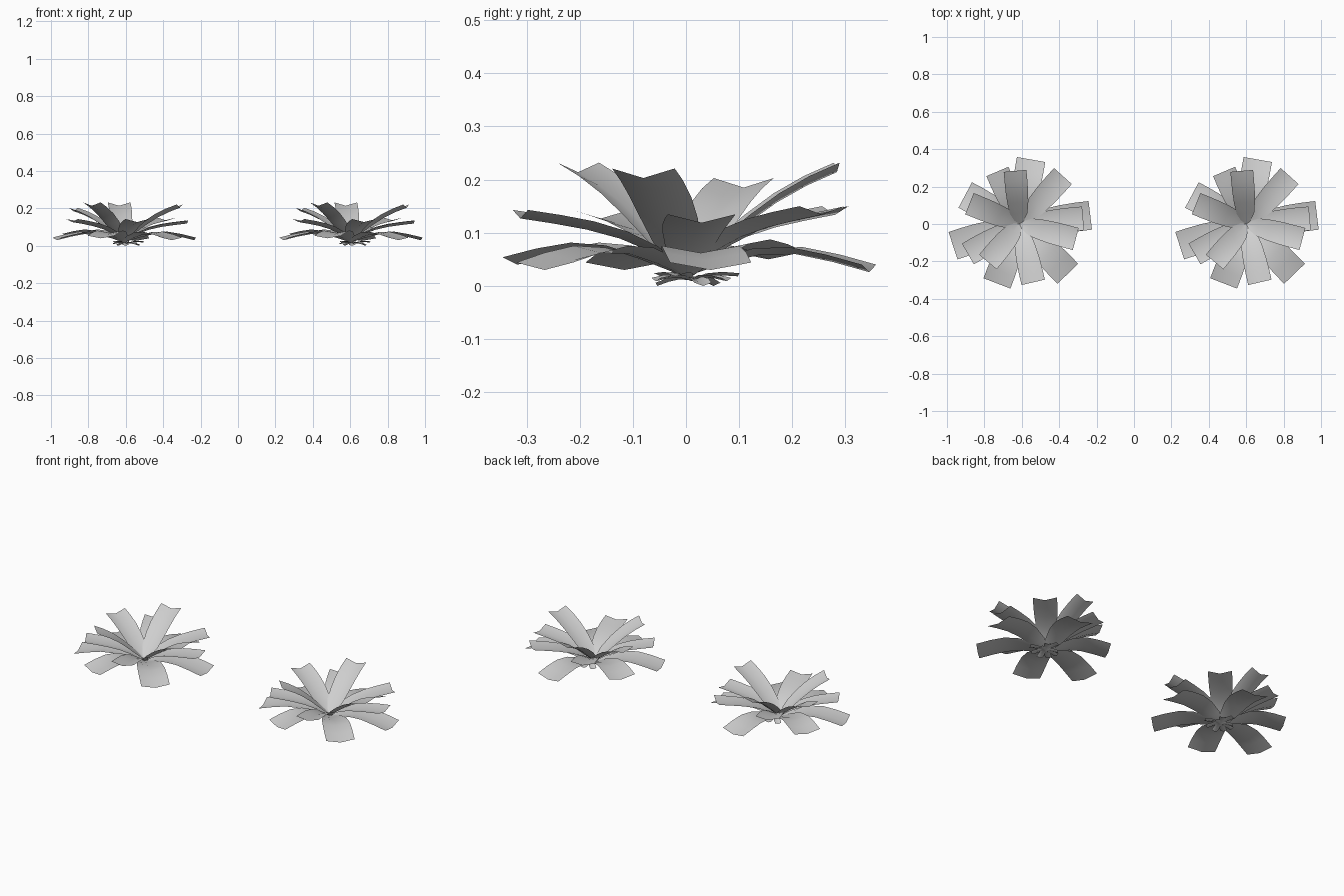
import bpy, bmesh, math
from mathutils import Vector

cube = bpy.data.objects.get("Cube")
if cube:
    bpy.data.objects.remove(cube, do_unlink=True)

grey = bpy.data.materials.new("leaf grey")
grey.use_nodes = True
GREY = (0.62, 0.62, 0.62, 1)
grey.diffuse_color = GREY
grey.node_tree.nodes["Principled BSDF"].inputs["Base Color"].default_value = GREY

PLANT_X = (-0.611, 0.601)   # hub of each plant


def add_leaf(bm, angle, length, widths, heights, fold, start=0.0, hub=(0, 0)):
    """Strip leaf: V section, swept outwards along a height curve."""
    a = math.radians(angle)
    out = Vector((math.cos(a), math.sin(a), 0))
    side = Vector((-out.y, out.x, 0))
    centre = Vector((hub[0], hub[1], 0))
    rows = []
    steps = len(heights) - 1
    for i, (w, h) in enumerate(zip(widths, heights)):
        t = i / steps
        spine = centre + out * (start + (length - start) * t)
        row = []
        for s in (-1, 0, 1):
            z = h + fold * (w / widths[-1]) * (abs(s) - 0.5)
            p = spine + side * (s * w)
            row.append(bm.verts.new((p.x, p.y, z)))
        rows.append(row)
    for r0, r1 in zip(rows, rows[1:]):
        for j in range(2):
            bm.faces.new((r0[j], r1[j], r1[j + 1], r0[j + 1]))


def make_tier(name, leaves, widths, heights, fold, **extra):
    """One whorl of leaves, placed on both plants."""
    bm = bmesh.new()
    for angle, length, tip in leaves:
        top = heights[-1]
        last = len(heights) - 1
        curve = [h + (tip - top) * (i / last) for i, h in enumerate(heights)]
        add_leaf(bm, angle, length, widths, curve, fold, **extra)
    mesh = bpy.data.meshes.new(name)
    bm.to_mesh(mesh)
    bm.free()
    mesh.materials.append(grey)
    for poly in mesh.polygons:
        poly.use_smooth = True
    for label, x in zip(("right", "left"), PLANT_X):
        ob = bpy.data.objects.new(f"{name}_{label}", mesh)
        ob.location.x = x
        bpy.context.collection.objects.link(ob)


# Drooping outer leaves
make_tier("outer_leaves",
          [(7, 0.38, 0.04), (80, 0.35, 0.036), (152, 0.33, 0.06),
           (198, 0.375, 0.04), (249, 0.34, 0.05), (314, 0.37, 0.04)],
          [0.015, 0.05, 0.066, 0.074, 0.077, 0.077],
          [0.022, 0.05, 0.07, 0.073, 0.06, 0.042], 0.014)

# Spreading middle leaves
make_tier("middle_leaves",
          [(5, 0.34, 0.13), (48, 0.345, 0.145), (113, 0.305, 0.145),
           (210, 0.32, 0.138), (283, 0.32, 0.138)],
          [0.015, 0.045, 0.056, 0.062, 0.064, 0.064],
          [0.025, 0.072, 0.1, 0.118, 0.13, 0.14], 0.016)

# Rising inner leaves
make_tier("inner_leaves",
          [(345, 0.31, 0.215), (95, 0.285, 0.226), (158, 0.29, 0.197),
           (230, 0.265, 0.226)],
          [0.015, 0.047, 0.056, 0.06, 0.061, 0.061],
          [0.03, 0.078, 0.125, 0.165, 0.196, 0.22], 0.018)

# Small withered leaflets under the hub
make_tier("base_leaflets",
          [(20 + i * 40, 0.065 + 0.012 * (i % 3), 0.006 + 0.009 * (i % 3))
           for i in range(9)],
          [0.005, 0.014, 0.018, 0.017],
          [0.014, 0.02, 0.018, 0.012], 0.006, hub=(0.02, 0.01))

# Rest the lowest leaflet on the ground
low = min(v.co.z for ob in bpy.data.objects if ob.type == "MESH" for v in ob.data.vertices)
for ob in bpy.data.objects:
    if ob.type == "MESH":
        ob.location.z = -low
